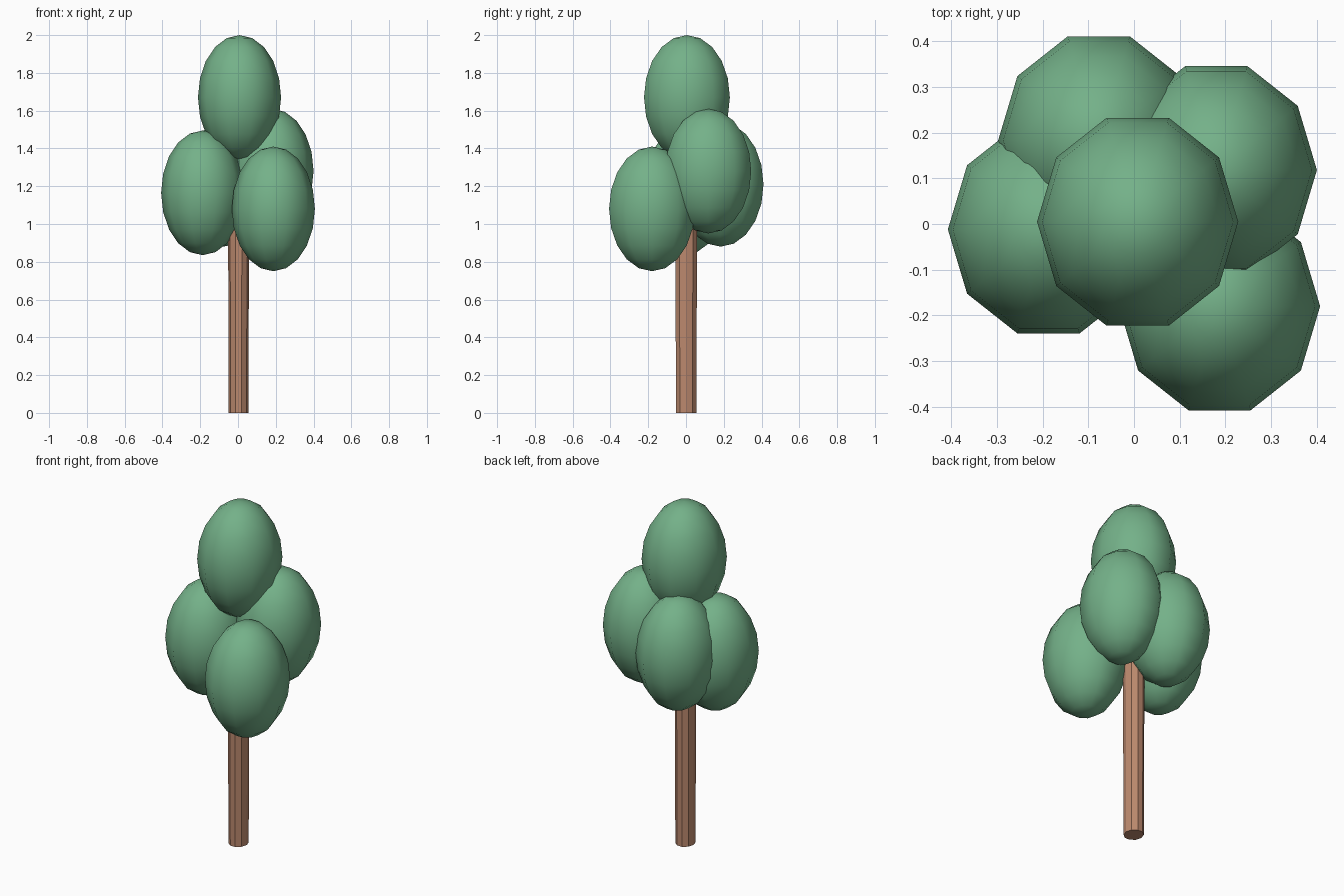
import bpy, bmesh, math
from mathutils import Matrix

if "Cube" in bpy.data.objects:
    bpy.data.objects.remove(bpy.data.objects["Cube"])


def make_material(name, rgb):
    m = bpy.data.materials.new(name)
    m.diffuse_color = (*rgb, 1.0)
    m.use_nodes = True
    m.node_tree.nodes["Principled BSDF"].inputs["Base Color"].default_value = m.diffuse_color
    return m


leaf = make_material("leaf green", (0.175, 0.44, 0.25))
bark = make_material("bark brown", (0.50, 0.25, 0.155))


def add_object(name, bm, mat, smooth):
    bmesh.ops.recalc_face_normals(bm, faces=bm.faces[:])
    for f in bm.faces:
        f.smooth = smooth
    me = bpy.data.meshes.new(name)
    bm.to_mesh(me)
    bm.free()
    me.materials.append(mat)
    ob = bpy.data.objects.new(name, me)
    bpy.context.collection.objects.link(ob)
    return ob


# Trunk: ten sides, slightly narrower at the base
bm = bmesh.new()
H = 1.15
bmesh.ops.create_cone(bm, cap_ends=True, segments=10, radius1=0.052, radius2=0.056,
                      depth=H, matrix=Matrix.Rotation(math.radians(18), 4, 'Z'))
# turn so that a corner points along x
a = max(bm.verts, key=lambda v: v.co.x).co
bmesh.ops.rotate(bm, verts=bm.verts[:], matrix=Matrix.Rotation(-math.atan2(a.y, a.x), 3, 'Z'))
bmesh.ops.scale(bm, verts=bm.verts[:], vec=(1, 1.09, 1))
bmesh.ops.translate(bm, verts=bm.verts[:], vec=(0.003, 0.001, H / 2))
add_object("trunk", bm, bark, False)

# Foliage: five equal egg-shaped clumps
clumps = {
    "top_foliage": (0.008, 0.005, 1.67),
    "left_foliage": (-0.187, -0.012, 1.165),
    "front_right_foliage": (0.187, -0.18, 1.08),
    "back_right_foliage": (0.18, 0.118, 1.28),
    "back_left_foliage": (-0.077, 0.183, 1.21),
}
for name, pos in clumps.items():
    bm = bmesh.new()
    bmesh.ops.create_uvsphere(bm, u_segments=10, v_segments=10, radius=1)
    a = max(bm.verts, key=lambda v: v.co.x - abs(v.co.z)).co
    bmesh.ops.rotate(bm, verts=bm.verts[:], matrix=Matrix.Rotation(-math.atan2(a.y, a.x), 3, 'Z'))
    bmesh.ops.scale(bm, verts=bm.verts[:], vec=(0.22, 0.239, 0.33))
    bmesh.ops.translate(bm, verts=bm.verts[:], vec=pos)
    add_object(name, bm, leaf, True)
